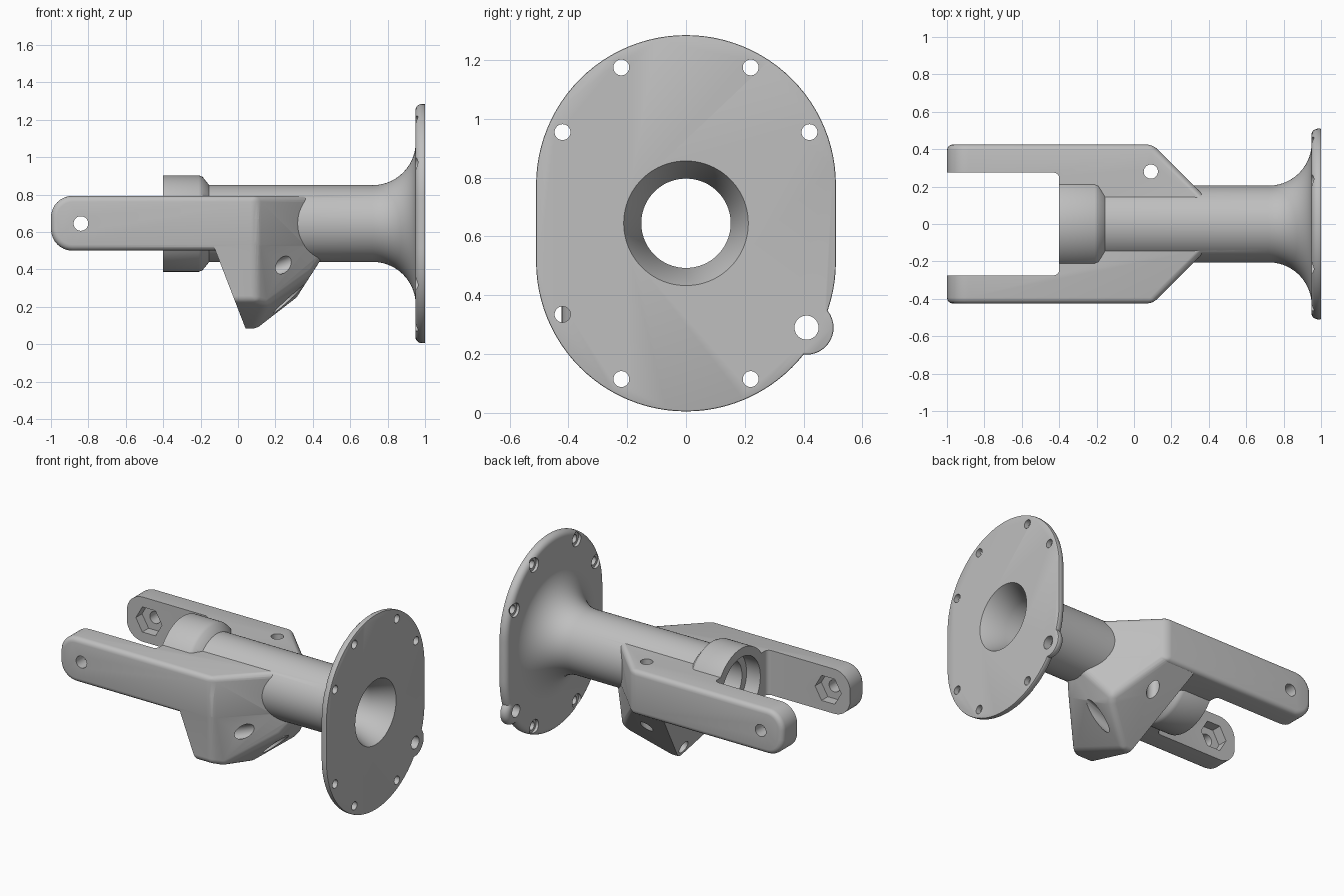
import bpy, bmesh, math
from mathutils import Vector

if "Cube" in bpy.data.objects:
    bpy.data.objects.remove(bpy.data.objects["Cube"])

CZ = 0.645          # height of the tube axis
HALF = 0.425        # half width over the fork arms

grey = bpy.data.materials.new("plain_grey")
grey.use_nodes = True
grey.diffuse_color = (0.52, 0.52, 0.52, 1)
grey.node_tree.nodes["Principled BSDF"].inputs["Base Color"].default_value = grey.diffuse_color


def finish(name, bm):
    bmesh.ops.recalc_face_normals(bm, faces=bm.faces)
    mesh = bpy.data.meshes.new(name)
    bm.to_mesh(mesh)
    bm.free()
    mesh.materials.append(grey)
    ob = bpy.data.objects.new(name, mesh)
    bpy.context.collection.objects.link(ob)
    return ob


def prism(pts, axis, a, b):
    """Extrude a 2D outline along an axis from a to b."""
    place = {"x": lambda p, t: (t, p[0], p[1]),
             "y": lambda p, t: (p[0], t, p[1]),
             "z": lambda p, t: (p[0], p[1], t)}[axis]
    bm = bmesh.new()
    face = bm.faces.new([bm.verts.new(place(p, a)) for p in pts])
    top = bmesh.ops.extrude_face_region(bm, geom=[face])["geom"]
    move = Vector(place((0, 0), b - a))
    bmesh.ops.translate(bm, vec=move, verts=[v for v in top if isinstance(v, bmesh.types.BMVert)])
    bmesh.ops.recalc_face_normals(bm, faces=bm.faces)
    return bm


def circle(cx, cy, r, n=32, start=0.0, sweep=math.tau):
    return [(cx + r * math.cos(start + sweep * i / n), cy + r * math.sin(start + sweep * i / n))
            for i in range(n)]


def lathe(profile, n=96):
    """Revolve (x, radius) points around the tube axis, with closed ends."""
    bm = bmesh.new()
    rings = [[bm.verts.new((x, y, z)) for y, z in circle(0, CZ, r, n)] for x, r in profile]
    for p, q in zip(rings, rings[1:]):
        for i in range(n):
            bm.faces.new((p[i], p[(i + 1) % n], q[(i + 1) % n], q[i]))
    bm.faces.new(rings[0])
    bm.faces.new(rings[-1])
    return bm


def rod(p, q, r):
    """Cylinder between two points."""
    p, q = Vector(p), Vector(q)
    bm = bmesh.new()
    bmesh.ops.create_cone(bm, cap_ends=True, segments=32, radius1=r, radius2=r, depth=(q - p).length)
    bm.transform((q - p).to_track_quat("Z", "Y").to_matrix().to_4x4())
    bmesh.ops.translate(bm, vec=(p + q) / 2, verts=bm.verts)
    return bm


def round_edges(bm, width, segments, rule):
    bm.normal_update()
    bmesh.ops.bevel(bm, geom=[e for e in bm.edges if rule(e)], offset=width, segments=segments,
                    profile=0.5, affect="EDGES", clamp_overlap=True)


def sharp(e):
    return e.calc_face_angle(0) > math.radians(24)


def on_plane(e, axis, value):
    return all(abs(v.co[axis] - value) < 1e-4 for v in e.verts)


def slice_off(bm, co, normal):
    geom = bm.verts[:] + bm.edges[:] + bm.faces[:]
    cut = bmesh.ops.bisect_plane(bm, geom=geom, plane_co=co, plane_no=normal, clear_outer=True)
    bmesh.ops.edgeloop_fill(bm, edges=[g for g in cut["geom_cut"] if isinstance(g, bmesh.types.BMEdge)])
    bmesh.ops.recalc_face_normals(bm, faces=bm.faces)


def combine(ob, bm, operation):
    other = finish("cutter", bm)
    other.hide_render = True
    mod = ob.modifiers.new("combine", "BOOLEAN")
    mod.operation, mod.solver, mod.object = operation, "EXACT", other
    bpy.context.view_layer.objects.active = ob
    bpy.ops.object.modifier_apply(modifier=mod.name)
    bpy.data.objects.remove(other)


# Tube with collar and flared bell
flare = [(0.72 + 0.23 * math.sin(a), 0.435 - 0.23 * math.cos(a))
         for a in (math.pi / 2 * i / 14 for i in range(15))]
body = finish("pivot_housing", lathe([(-0.4, 0.258), (-0.21, 0.258), (-0.19, 0.25), (-0.155, 0.207)]
                                     + flare + [(0.975, 0.435)]))

# Flange plate and its ear, rounded on the back
outline = (circle(0, CZ + 0.13, 0.51, 48, 0, math.pi) + [(-0.51, CZ + 0.13)]
           + circle(0, CZ - 0.13, 0.51, 48, math.pi, math.pi) + [(0.51, CZ - 0.13)])
for shape in (outline, circle(0.41, 0.29, 0.092, 40)):
    plate = prism(shape, "x", 0.948, 1.0)
    round_edges(plate, 0.036, 5, lambda e: on_plane(e, 0, 0.948))
    round_edges(plate, 0.005, 2, lambda e: on_plane(e, 0, 1.0))
    combine(body, plate, "UNION")

# Fork block with rounded tips
plan = [(-1, -HALF), (0.1, -HALF), (0.4, -0.125), (0.4, 0.125), (0.1, HALF), (-1, HALF)]
block = prism(plan, "z", 0.5, 0.793)
round_edges(block, 0.115, 8, lambda e: on_plane(e, 0, -1) and abs(e.verts[0].co.z - e.verts[1].co.z) < 0.01)
round_edges(block, 0.032, 4, sharp)
fork = finish("fork", block)
slot = prism([(-1.2, -0.275), (-0.4, -0.275), (-0.4, 0.275), (-1.2, 0.275)], "z", 0.3, 1.0)
round_edges(slot, 0.03, 5, lambda e: on_plane(e, 0, -0.4) and abs(e.verts[0].co.z - e.verts[1].co.z) > 0.1)
combine(fork, slot, "DIFFERENCE")

# Lower wedge, cut from a box by planes
side = HALF - 0.002
wedge = prism([(-0.35, -side), (0.6, -side), (0.6, side), (-0.35, side)], "z", 0.03, 0.7)
for co, normal in [((0.1, side, 0), (1, 1, 0)), ((0.1, -side, 0), (1, -1, 0)),
                   ((0, 0.02, 0.08), (0, 0.74, -0.67)), ((0, 0, 0.08), (0, -0.33, -0.94)),
                   ((0.25, 0, 0.22), (0.67, -0.15, -0.73)), ((0.4, 0, 0.385), (0.84, 0, -0.54))]:
    slice_off(wedge, co, normal)
round_edges(wedge, 0.03, 4, sharp)
slice_off(wedge, (0.04, 0, 0.085), (-0.93, 0, -0.36))
combine(fork, wedge, "UNION")

# Join the fork to the housing
bm = bmesh.new()
bm.from_mesh(fork.data)
bpy.data.objects.remove(fork)
combine(body, bm, "UNION")

# Stepped main bore
combine(body, lathe([(-0.6, 0.2), (-0.3, 0.2), (-0.3, 0.152), (0.86, 0.152), (0.985, 0.205),
                     (1.0, 0.212), (1.1, 0.212)]), "DIFFERENCE")

# Flange screw holes with recessed seats
spots = [(s * 0.22, CZ + t * 0.53) for s in (-1, 1) for t in (-1, 1)]
spots += [(-0.42, CZ - 0.31), (-0.42, CZ + 0.31), (0.42, CZ + 0.31)]
for y, z in spots:
    combine(body, rod((0.88, y, z), (1.1, y, z), 0.027), "DIFFERENCE")
    combine(body, rod((0.86, y, z), (0.967, y, z), 0.045), "DIFFERENCE")
combine(body, rod((0.9, 0.41, 0.29), (1.1, 0.41, 0.29), 0.041), "DIFFERENCE")

# Arm pin holes with hexagonal pockets on the inner faces
combine(body, rod((-0.84, -0.6, CZ), (-0.84, 0.6, CZ), 0.039), "DIFFERENCE")
combine(body, prism(circle(-0.84, CZ, 0.095, 6), "y", -0.34, 0.34), "DIFFERENCE")

# Bolt holes through the fork root and the wedge
combine(body, rod((0.09, 0.28, 0.2), (0.09, 0.28, 1.0), 0.038), "DIFFERENCE")
along = Vector((0.93, 0, 0.36))
for p in (Vector((0.02, 0, 0.145)), Vector((-0.05, -0.28, 0.31))):
    combine(body, rod(p - 0.15 * along, p + 0.45 * along, 0.042), "DIFFERENCE")

# Smooth shading with crisp edges
bpy.ops.object.select_all(action="DESELECT")
body.select_set(True)
bpy.context.view_layer.objects.active = body
bpy.ops.object.shade_smooth_by_angle(angle=math.radians(30))
